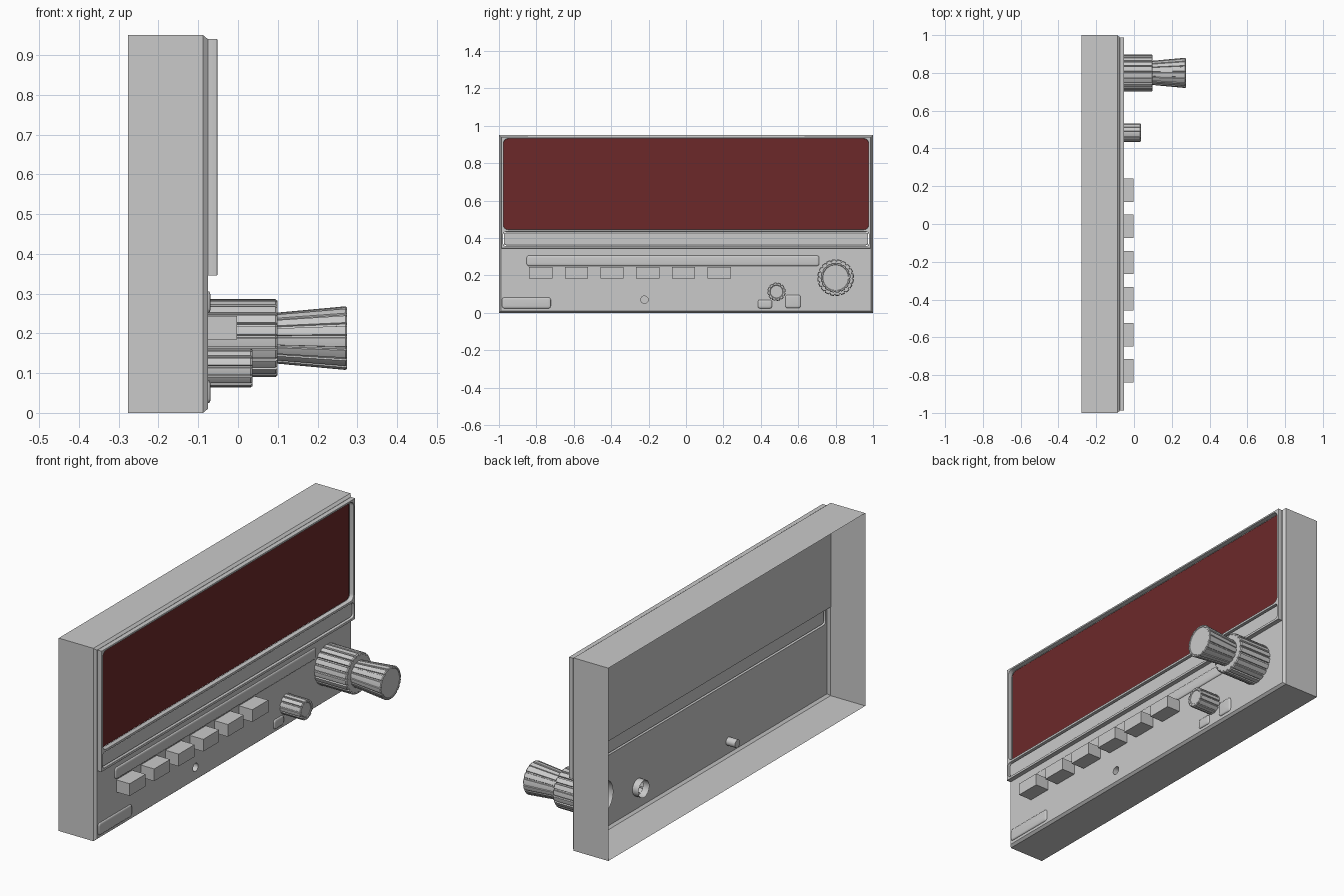
import bpy, bmesh, math
from mathutils import Matrix

if "Cube" in bpy.data.objects:
    bpy.data.objects.remove(bpy.data.objects["Cube"])

# Local (x, y, z) -> world (y, z, x): everything is drawn on the faceplate
FACE = Matrix(((0, 0, 1, 0), (1, 0, 0, 0), (0, 1, 0, 0), (0, 0, 0, 1)))


def material(name, rgb):
    m = bpy.data.materials.new(name)
    m.diffuse_color = (*rgb, 1)
    m.use_nodes = True
    m.node_tree.nodes["Principled BSDF"].inputs["Base Color"].default_value = m.diffuse_color
    return m


GREY = material("grey plastic", (0.59, 0.59, 0.59))
RED = material("dark red display", (0.15, 0.022, 0.023))


def finish(name, mesh, mat=GREY, angle=30):
    ob = bpy.data.objects.new(name, mesh)
    bpy.context.collection.objects.link(ob)
    mesh.materials.clear()
    mesh.materials.append(mat)
    bpy.ops.object.select_all(action='DESELECT')
    ob.select_set(True)
    bpy.context.view_layer.objects.active = ob
    bpy.ops.object.shade_smooth_by_angle(angle=math.radians(angle))
    return ob


def rect(y0, y1, z0, z1, r=0.0, inset=0.0):
    """Outline of a rectangle with rounded corners."""
    y0, y1, z0, z1 = y0 + inset, y1 - inset, z0 + inset, z1 - inset
    if r == 0:
        return [(y0, z0), (y1, z0), (y1, z1), (y0, z1)]
    pts = []
    for k, (cy, cz) in enumerate(((y1 - r, z1 - r), (y0 + r, z1 - r),
                                  (y0 + r, z0 + r), (y1 - r, z0 + r))):
        for i in range(5):
            a = math.pi / 2 * (k + i / 4)
            pts.append((cy + r * math.cos(a), cz + r * math.sin(a)))
    return pts


def circle(y, z, r, n=24):
    return [(y + r * math.cos(2 * math.pi * i / n), z + r * math.sin(2 * math.pi * i / n))
            for i in range(n)]


def plate(name, outlines, x0, x1, bevel=0.0, mat=GREY):
    """Filled outlines (inner ones become holes) from depth x0 to x1."""
    cu = bpy.data.curves.new(name, 'CURVE')
    cu.dimensions = '2D'
    flat = x1 - x0 < 1e-6
    cu.fill_mode = 'FRONT' if flat else 'BOTH'
    cu.extrude = 0 if flat else (x1 - x0) / 2 - bevel
    cu.bevel_depth, cu.offset, cu.bevel_resolution = bevel, -bevel, 2
    for pts in outlines:
        sp = cu.splines.new('POLY')
        sp.points.add(len(pts) - 1)
        for p, (a, b) in zip(sp.points, pts):
            p.co = (a, b, 0, 1)
        sp.use_cyclic_u = True
    tmp = bpy.data.objects.new("tmp", cu)
    bpy.context.collection.objects.link(tmp)
    bpy.context.view_layer.update()
    mesh = bpy.data.meshes.new_from_object(tmp)
    bpy.data.objects.remove(tmp)
    mesh.transform(FACE)
    mesh.transform(Matrix.Translation(((x0 + x1) / 2, 0, 0)))
    return finish(name, mesh, mat)


def loft(name, rings, cap=True, angle=30):
    """Skin a list of (x, outline) rings; the last ring is capped."""
    bm = bmesh.new()
    loops = [[bm.verts.new((x, y, z)) for y, z in pts] for x, pts in rings]
    n = len(loops[0])
    for a, b in zip(loops, loops[1:]):
        for i in range(n):
            j = (i + 1) % n
            bm.faces.new((a[i], a[j], b[j], b[i]))
    if cap:
        bm.faces.new(loops[-1])
    mesh = bpy.data.meshes.new(name)
    bm.to_mesh(mesh)
    bm.free()
    return finish(name, mesh, angle=angle)


def grip(y, z, r, teeth, depth):
    """Knob outline: wide ridges parted by narrow grooves."""
    pts = []
    for i in range(teeth):
        for f, rr in ((0.0, r), (0.35, r), (0.7, r), (0.76, r - depth), (0.94, r - depth)):
            a = 2 * math.pi * (i + f) / teeth
            pts.append((y + rr * math.cos(a), z + rr * math.sin(a)))
    return pts


FRONT = -0.076
BIG, SMALL, PIN = (0.8, 0.188), (0.484, 0.113), (-0.222, 0.07)
SLOT = rect(-0.978, 0.978, 0.357, 0.433, 0.015)
WINDOW = rect(-0.976, 0.976, 0.445, 0.931, 0.025)

# Open-backed housing with a chamfered front rim
loft("housing", [(-0.277, rect(-1, 1, 0, 0.95)), (-0.088, rect(-1, 1, 0, 0.95)),
                 (FRONT, rect(-0.99, 0.99, 0.01, 0.94))], cap=False)

# Front sheet with holes for the window, trim slot, knobs and pin socket
plate("front_panel", [rect(-0.99, 0.99, 0.01, 0.94), circle(*BIG, 0.085),
                      circle(*SMALL, 0.042), circle(*PIN, 0.02), SLOT, WINDOW], FRONT, FRONT)
loft("pin_socket", [(FRONT, circle(*PIN, 0.02)), (-0.125, circle(*PIN, 0.02))])

# Display bezel with two windows, the deep-set screen and the trim strip below it
plate("bezel", [rect(-0.987, 0.987, 0.345, 0.94), WINDOW, SLOT], FRONT, -0.052, 0.002)
plate("display_backing", [rect(-0.999, 0.999, 0.438, 0.949)], -0.09, -0.09)
plate("display", [rect(-0.977, 0.977, 0.444, 0.932, 0.025)], -0.086, -0.078, mat=RED)
plate("trim_strip", [rect(-0.974, 0.974, 0.361, 0.429, 0.013)], -0.070, -0.060, 0.003)

# Low pillow-shaped bars and small keys
for name, box in (("long_bar", (-0.852, 0.712, 0.251, 0.306)),
                  ("corner_bar", (-0.983, -0.723, 0.024, 0.082)),
                  ("small_key_left", (0.384, 0.46, 0.024, 0.07)),
                  ("small_key_right", (0.531, 0.613, 0.026, 0.096))):
    loft(name, [(FRONT, rect(*box, 0.012)), (-0.072, rect(*box, 0.012, 0.001)),
                (-0.070, rect(*box, 0.01, 0.005)), (-0.069, rect(*box, 0.008, 0.012))], angle=80)

# Row of six preset buttons
for i in range(6):
    y = -0.777 + 0.191 * i
    plate(f"preset_button_{i + 1}", [rect(y - 0.062, y + 0.062, 0.184, 0.244)], FRONT, -0.003)


# Knobs: (x, radius) steps, ridged all the way along
def knob(name, centre, teeth, depth, steps, dish):
    rings = [(x, grip(*centre, r, teeth, depth)) for x, r in steps]
    rings += [(x, grip(*centre, r, teeth, 0)) for x, r in dish]
    loft(name, rings)


knob("large_knob", BIG, 20, 0.007, [(FRONT, 0.098), (0.094, 0.098), (0.099, 0.094)],
     [(0.099, 0.06)])
knob("large_knob_tip", BIG, 16, 0.004, [(0.097, 0.064), (0.270, 0.080), (0.274, 0.077)],
     [(0.274, 0.07), (0.272, 0.068)])
knob("small_knob", SMALL, 12, 0.005, [(FRONT, 0.049), (0.032, 0.049), (0.036, 0.046)],
     [(0.036, 0.036), (0.033, 0.033)])

# Shaft collars seen from behind
loft("large_knob_collar", [(-0.105, circle(*BIG, 0.085)), (FRONT, circle(*BIG, 0.085))], cap=False)
loft("small_knob_collar", [(-0.11, circle(*SMALL, 0.042)), (FRONT, circle(*SMALL, 0.042))], cap=False)
